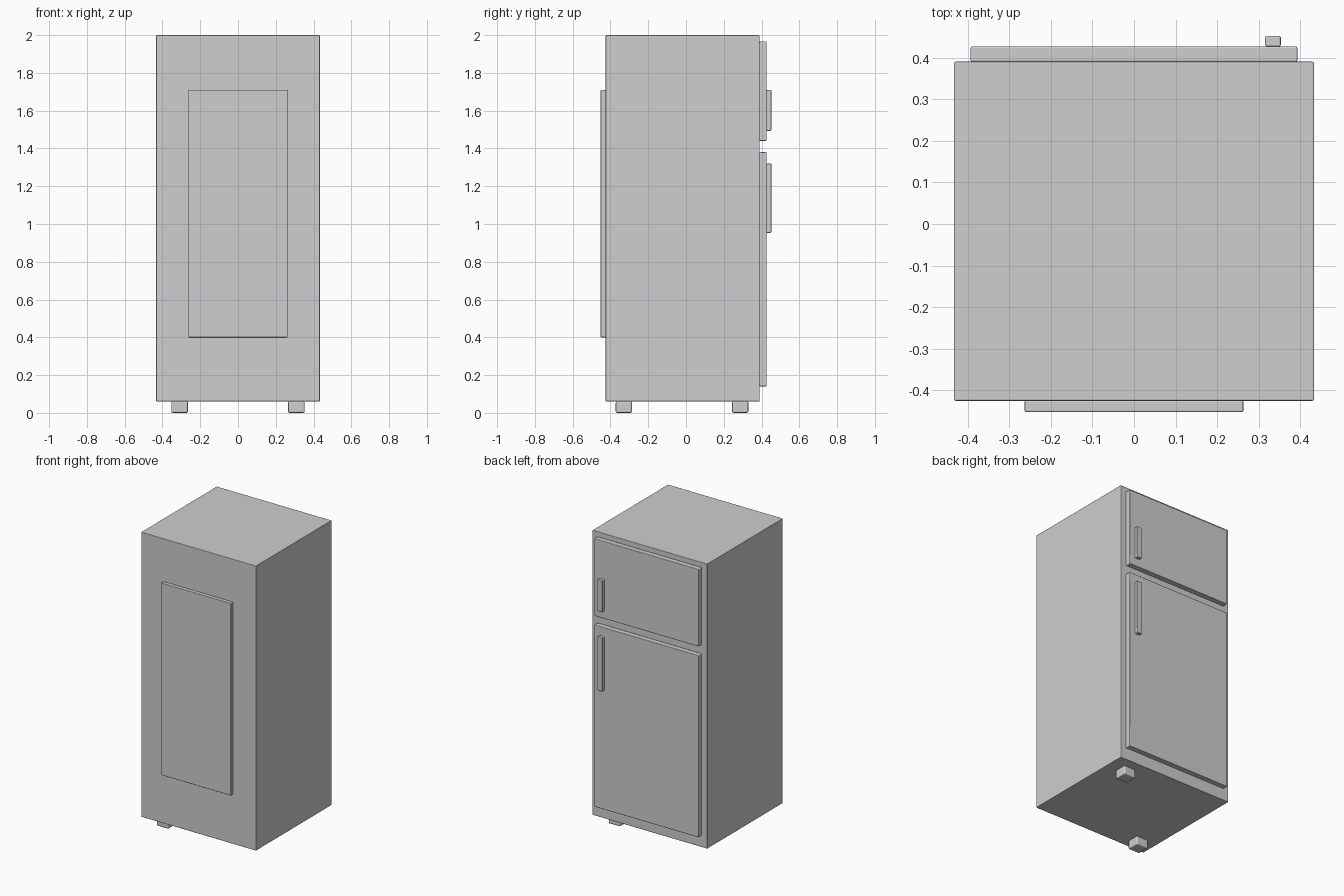
import bpy

if "Cube" in bpy.data.objects:
    bpy.data.objects.remove(bpy.data.objects["Cube"])

grey = bpy.data.materials.new("light grey")
grey.diffuse_color = (0.62, 0.62, 0.62, 1)
grey.use_nodes = True
grey.node_tree.nodes["Principled BSDF"].inputs["Base Color"].default_value = grey.diffuse_color


def box(name, x, y, z, bevel):
    """Softly bevelled box from (min, max) ranges on each axis."""
    bpy.ops.mesh.primitive_cube_add(
        size=1, location=[(a + b) / 2 for a, b in (x, y, z)])
    ob = bpy.context.object
    ob.name = name
    ob.scale = [b - a for a, b in (x, y, z)]
    bpy.ops.object.transform_apply(location=False, rotation=False, scale=True)
    ob.data.materials.append(grey)
    mod = ob.modifiers.new("bevel", 'BEVEL')
    mod.width = bevel
    mod.segments = 2
    mod.harden_normals = True
    bpy.ops.object.shade_smooth_by_angle()
    return ob


# Cabinet
box("cabinet", (-0.433, 0.433), (-0.425, 0.39), (0.06, 2.0), 0.004)

# Panel on the -y side
box("rear_panel", (-0.263, 0.263), (-0.452, -0.424), (0.40, 1.71), 0.004)

# Doors with their handles: name, door heights, handle heights
for name, door_z, handle_z in (("freezer", (1.44, 1.967), (1.493, 1.71)),
                               ("fridge", (0.14, 1.38), (0.953, 1.32))):
    box(name + "_door", (-0.393, 0.393), (0.389, 0.427), door_z, 0.005)
    box(name + "_handle", (0.315, 0.353), (0.426, 0.452), handle_z, 0.005)

# Two feet on diagonally opposite corners
box("foot_a", (-0.353, -0.265), (-0.372, -0.286), (0.0, 0.061), 0.008)
box("foot_b", (0.265, 0.353), (0.244, 0.33), (0.0, 0.061), 0.008)
